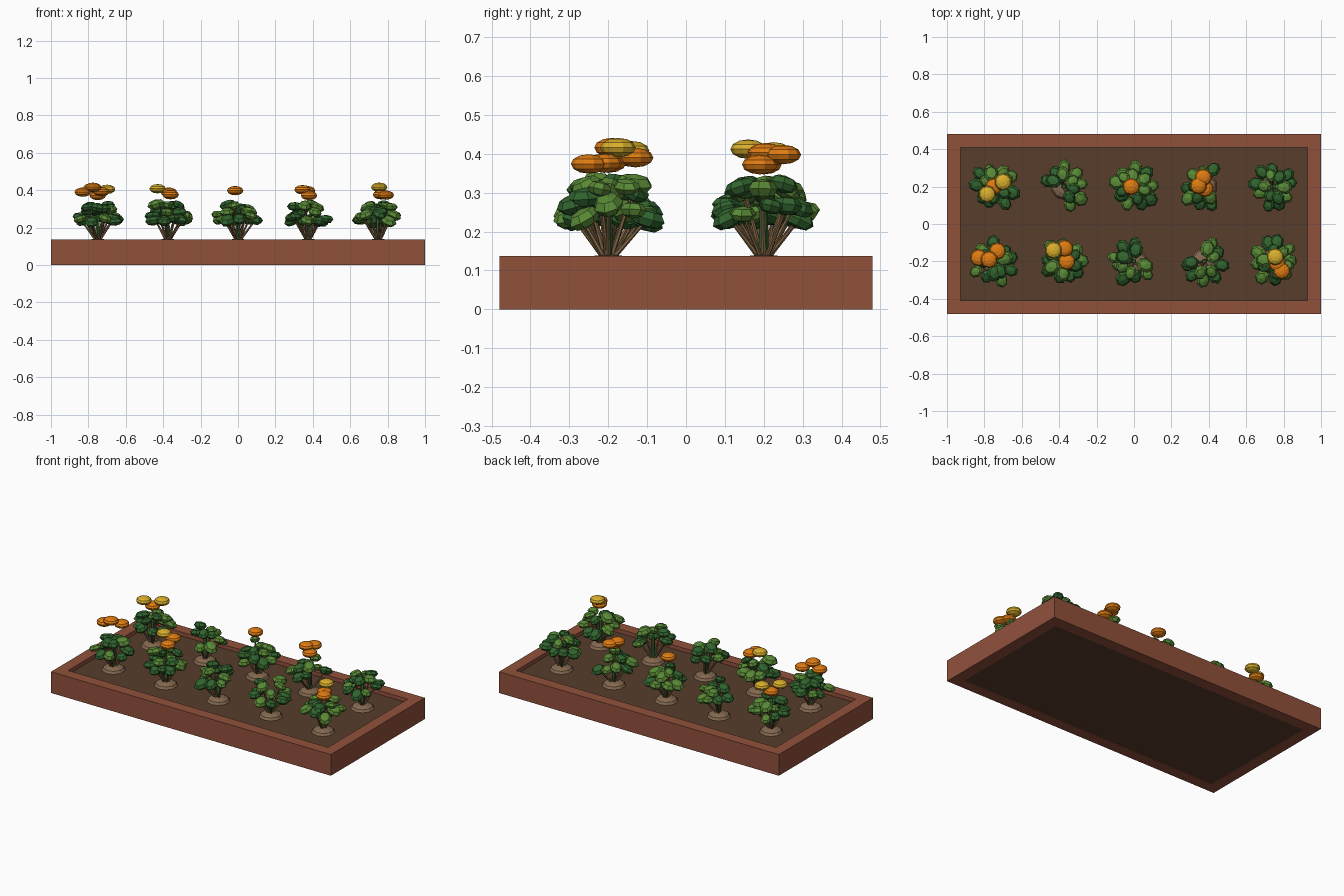
import bpy, bmesh, math, random
from mathutils import Matrix, Vector

if "Cube" in bpy.data.objects:
    bpy.data.objects.remove(bpy.data.objects["Cube"])

random.seed(11)


def material(name, rgb):
    m = bpy.data.materials.new(name)
    m.diffuse_color = (*rgb, 1)
    m.use_nodes = True
    m.node_tree.nodes["Principled BSDF"].inputs["Base Color"].default_value = m.diffuse_color
    return m


BRICK = material("terracotta", (0.283, 0.082, 0.044))
SOIL = material("soil brown", (0.095, 0.048, 0.025))
MOUND = material("light earth", (0.235, 0.14, 0.08))
STEM = material("stem green", (0.035, 0.12, 0.03))
TWIG = material("twig tan", (0.21, 0.125, 0.055))
DARK = material("dark leaf", (0.03, 0.125, 0.027))
LIGHT = material("light leaf", (0.098, 0.25, 0.036))
ORANGE = material("orange", (0.74, 0.2, 0.006))
YELLOW = material("yellow", (0.7, 0.43, 0.025))


def finish(bm, name, mats):
    me = bpy.data.meshes.new(name)
    bm.to_mesh(me)
    bm.free()
    for m in mats:
        me.materials.append(m)
    ob = bpy.data.objects.new(name, me)
    bpy.context.collection.objects.link(ob)
    return ob


def paint(verts, index):
    for f in {f for v in verts for f in v.link_faces}:
        f.material_index = index


def box(name, mat, size, z0, z1):
    bm = bmesh.new()
    bmesh.ops.create_cube(bm, size=1, matrix=Matrix.Translation((0, 0, (z0 + z1) / 2))
                          @ Matrix.Diagonal((size[0], size[1], z1 - z0, 1)))
    return finish(bm, name, [mat])


def blob(bm, pos, scale, index=0, rot=None, seg=8, rings=5):
    mat = Matrix.Translation(pos) @ (rot or Matrix()) @ Matrix.Diagonal((*scale, 1))
    r = bmesh.ops.create_uvsphere(bm, u_segments=seg, v_segments=rings, radius=1, matrix=mat)
    paint(r["verts"], index)


def rod(bm, a, b, r1, r2, index=0):
    a, b = Vector(a), Vector(b)
    d = b - a
    mat = Matrix.Translation((a + b) / 2) @ d.to_track_quat("Z", "Y").to_matrix().to_4x4()
    r = bmesh.ops.create_cone(bm, cap_ends=True, segments=6, radius1=r1, radius2=r2,
                              depth=d.length, matrix=mat)
    paint(r["verts"], index)


# Planter frame: rectangular ring made by joining an outer and an inner outline
bm = bmesh.new()
loops = []
for hx, hy, z in ((1, .48, 0), (1, .48, .137), (.928, .408, .137), (.928, .408, 0)):
    loops.append([bm.verts.new((sx * hx, sy * hy, z))
                  for sx, sy in ((-1, -1), (1, -1), (1, 1), (-1, 1))])
for k in range(4):
    a, b = loops[k], loops[(k + 1) % 4]
    for i in range(4):
        j = (i + 1) % 4
        bm.faces.new((a[i], a[j], b[j], b[i]))
bmesh.ops.recalc_face_normals(bm, faces=bm.faces)
finish(bm, "planter_frame", [BRICK])
box("soil_bed", SOIL, (1.856, .816), .004, .112)

# Flowers per plant (column, row): x, y, z, is yellow
FLOWERS = {
    (0, 1): ((-.70, .225, .405, 1), (-.785, .16, .412, 1), (-.75, .20, .372, 0)),
    (2, 1): ((-.015, .20, .398, 0),),
    (3, 1): ((.345, .205, .403, 0), (.37, .25, .398, 0), (.38, .19, .372, 0)),
    (0, 0): ((-.73, -.145, .392, 0), (-.775, -.19, .416, 0), (-.83, -.18, .39, 0)),
    (1, 0): ((-.43, -.14, .408, 1), (-.37, -.13, .39, 0), (-.36, -.20, .376, 0)),
    (4, 0): ((.755, -.175, .416, 1), (.79, -.25, .374, 0), (.765, -.21, .376, 0)),
}

# Direction (degrees) in which a bush is sparse
GAPS = {(2, 0): 35, (3, 0): 120, (3, 1): 10, (1, 1): 215}

for col in range(5):
    for row in range(2):
        key = (col, row)
        x, y = (col - 2) * .375, (row - .5) * .4
        tag = f"{col + 1}_{'back' if row else 'front'}"
        # Earth mound
        bm = bmesh.new()
        blob(bm, (x, y, .112), (.07, .07, .03), seg=10, rings=6)
        finish(bm, "mound_" + tag, [MOUND])

        stems, leaves = bmesh.new(), bmesh.new()
        rod(stems, (x, y, .12), (x, y, .27), .014, .010)
        # Foliage: lower outer ring, then upper inner ring
        start = random.uniform(0, 6.28)
        for n, radius, z in ((9, .095, .248), (6, .062, .30)):
            for i in range(n):
                ang = start + (i + random.uniform(-.25, .25)) * math.tau / n + z * 9
                gap = GAPS.get(key)
                if gap is not None and math.cos(ang - math.radians(gap)) > .75:
                    continue
                r = radius * random.uniform(.8, 1.15)
                p = Vector((x + r * math.cos(ang), y + r * math.sin(ang),
                            z + random.uniform(-.02, .025)))
                s = random.uniform(.034, .046)
                tilt = (Matrix.Rotation(ang, 4, "Z")
                        @ Matrix.Rotation(random.uniform(-.1, .5), 4, "Y")
                        @ Matrix.Rotation(random.uniform(-.3, .3), 4, "X"))
                blob(leaves, p, (s * 1.1, s * .9, s * .6), random.randint(0, 1), tilt, 7, 4)
                if i % 2 == 0:
                    rod(stems, (x + .1 * r * math.cos(ang), y + .1 * r * math.sin(ang), .13),
                        p, .007, .004, 1)
        finish(stems, "stems_" + tag, [STEM, TWIG])
        finish(leaves, "foliage_" + tag, [DARK, LIGHT])

        # Blooms
        if key in FLOWERS:
            bm = bmesh.new()
            for fx, fy, fz, yellow in FLOWERS[key]:
                blob(bm, (fx, fy, fz), (.046, .046, .025), yellow, None, 10, 6)
            finish(bm, "blooms_" + tag, [ORANGE, YELLOW])
